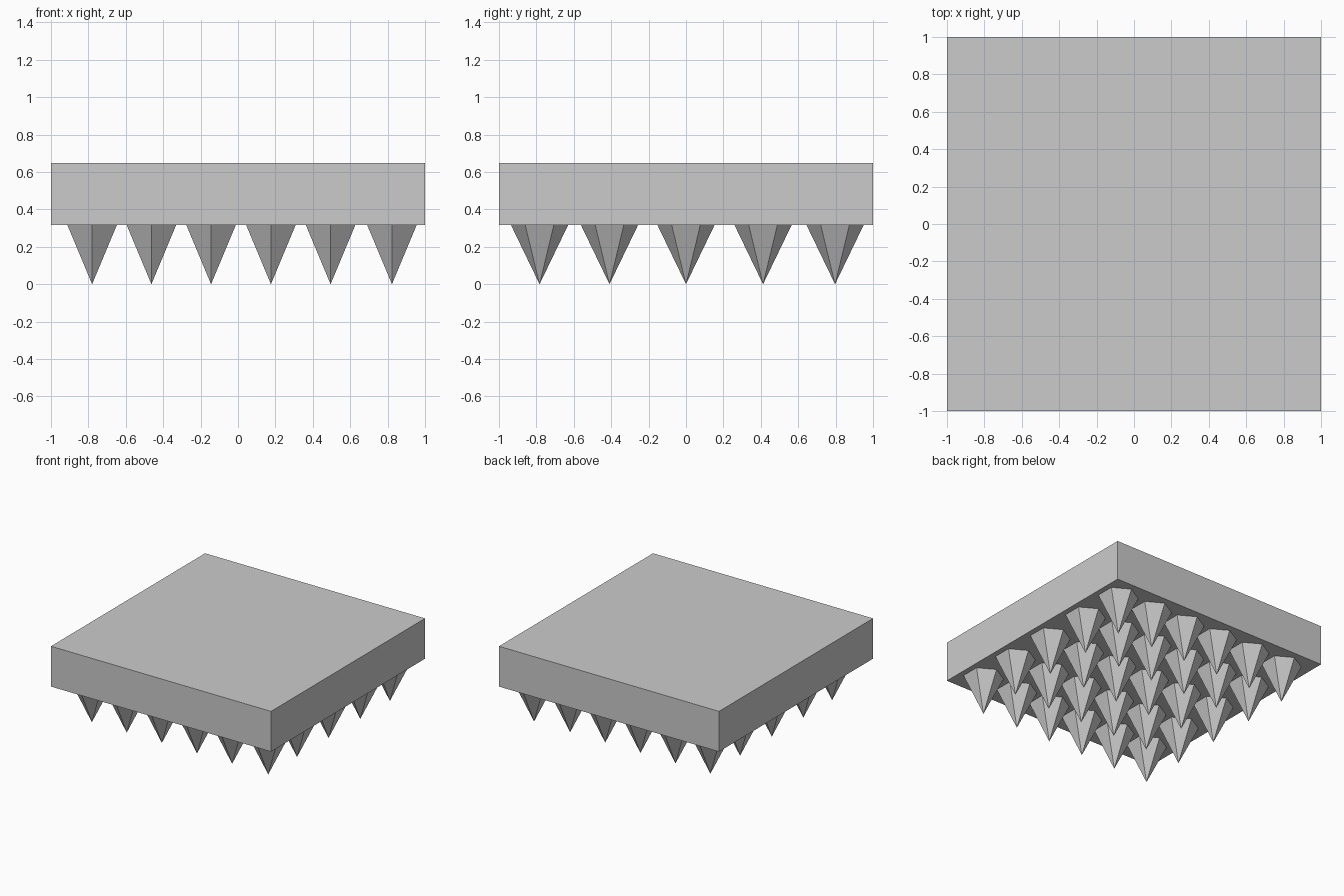
import bpy

if "Cube" in bpy.data.objects:
    bpy.data.objects.remove(bpy.data.objects["Cube"])

PLATE_BOTTOM, PLATE_TOP = 0.317, 0.648
SPIKE_RADIUS = 0.153
SPIKE_X = (-0.78, -0.463, -0.144, 0.176, 0.495, 0.823)
SPIKE_Y = (-0.783, -0.409, 0.0, 0.412, 0.797)

# Square slab
bpy.ops.mesh.primitive_cube_add(size=1, location=(0, 0, (PLATE_BOTTOM + PLATE_TOP) / 2))
slab = bpy.context.object
slab.name = "slab"
slab.scale = (2, 2, PLATE_TOP - PLATE_BOTTOM)
bpy.ops.object.transform_apply(location=False, rotation=False, scale=True)

# Six-sided spike pointing down, a corner facing front and back
bpy.ops.mesh.primitive_cone_add(vertices=6, radius1=0, radius2=SPIKE_RADIUS,
                                depth=PLATE_BOTTOM,
                                location=(SPIKE_X[0], SPIKE_Y[0], PLATE_BOTTOM / 2))
first = bpy.context.object
first.name = "spike_1_1"

# Grid of spikes sharing one mesh
for i, x in enumerate(SPIKE_X):
    for j, y in enumerate(SPIKE_Y):
        if i == 0 and j == 0:
            continue
        spike = bpy.data.objects.new(f"spike_{i + 1}_{j + 1}", first.data)
        spike.location = (x, y, PLATE_BOTTOM / 2)
        bpy.context.collection.objects.link(spike)
